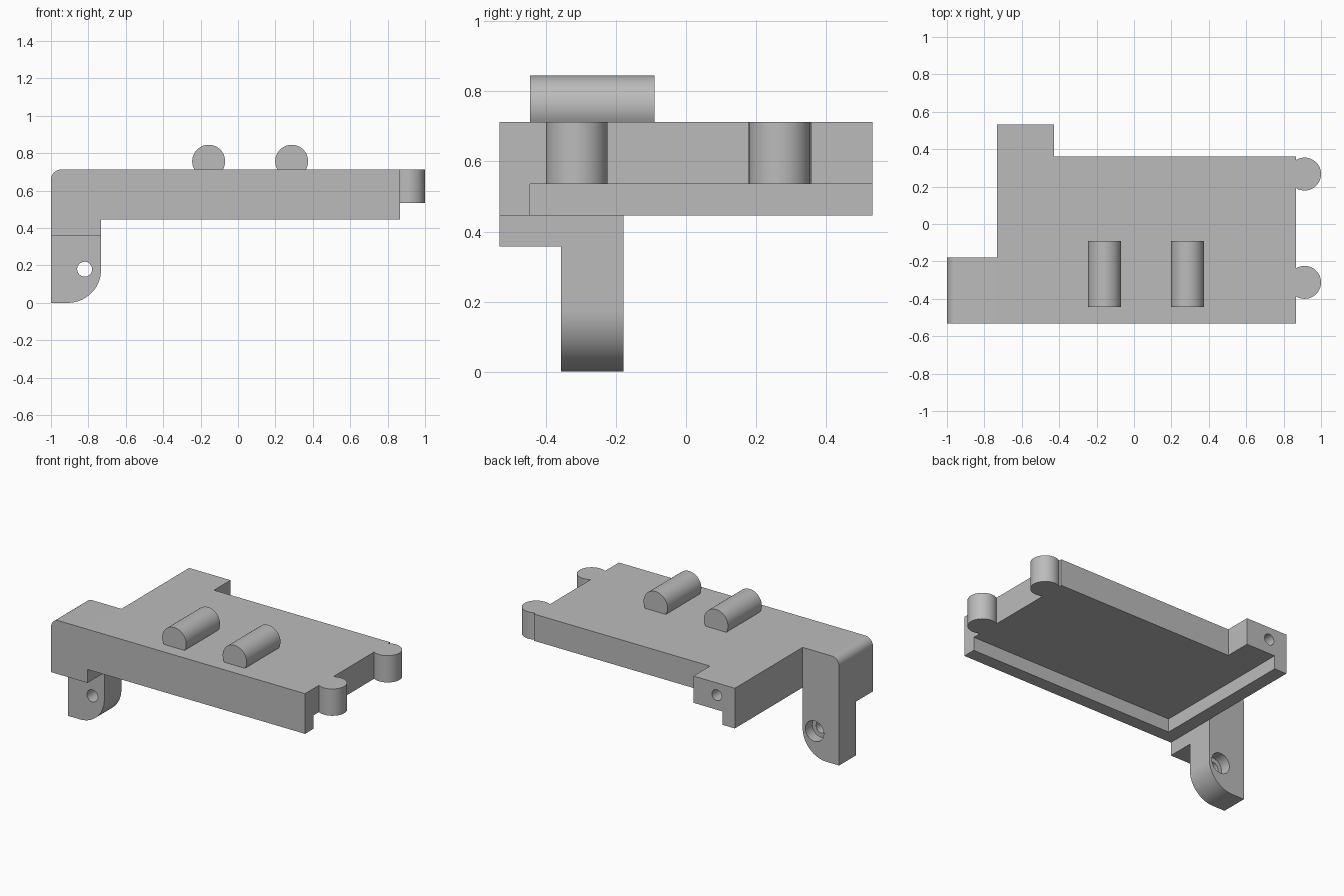
import bpy
import bmesh
from math import cos, sin, pi, radians
from mathutils import Vector

cube = bpy.data.objects.get("Cube")
if cube:
    bpy.data.objects.remove(cube, do_unlink=True)

grey = bpy.data.materials.new("plain_grey")
grey.use_nodes = True
grey.diffuse_color = (0.5, 0.5, 0.5, 1)
grey.node_tree.nodes["Principled BSDF"].inputs["Base Color"].default_value = (0.5, 0.5, 0.5, 1)


def arc(cx, cy, r, start, end, steps):
    """Points on a circular arc, angles in degrees."""
    angles = [radians(start + (end - start) * i / steps) for i in range(steps + 1)]
    return [(cx + r * cos(a), cy + r * sin(a)) for a in angles]


def circle(cx, cy, r, steps=48):
    return arc(cx, cy, r, 0, 360, steps)[:-1]


def prism(name, profile, axis, low, high):
    """Extrude a 2D profile: (x, y) along z, or (x, z) along y."""
    def place(p, d):
        return Vector((p[0], p[1], d)) if axis == "z" else Vector((p[0], d, p[1]))
    bm = bmesh.new()
    face = bm.faces.new([bm.verts.new(place(p, low)) for p in profile])
    ext = bmesh.ops.extrude_face_region(bm, geom=[face])
    moved = [v for v in ext["geom"] if isinstance(v, bmesh.types.BMVert)]
    bmesh.ops.translate(bm, verts=moved, vec=place((0, 0), high - low))
    bmesh.ops.recalc_face_normals(bm, faces=bm.faces)
    mesh = bpy.data.meshes.new(name)
    bm.to_mesh(mesh)
    bm.free()
    mesh.materials.append(grey)
    obj = bpy.data.objects.new(name, mesh)
    bpy.context.collection.objects.link(obj)
    return obj


def rect(x0, x1, y0, y1):
    return [(x0, y0), (x1, y0), (x1, y1), (x0, y1)]


def drill(target, name, x, z, r, y0, y1):
    """Cut a round hole running along y."""
    cutter = prism(name, circle(x, z, r, 32), "y", y0, y1)
    cutter.hide_render = True
    cutter.hide_viewport = True
    mod = target.modifiers.new(name, "BOOLEAN")
    mod.operation = "DIFFERENCE"
    mod.solver = "EXACT"
    mod.object = cutter


# Shared levels
TOP, FLOOR, RIM, STEP = 0.713, 0.535, 0.446, 0.357
FRONT, BACK, EDGE = -0.533, 0.533, 0.36
ARM, INNER, END = -1.0, -0.732, 0.866
R = 0.088
parts = []

# Deck with rear tab
deck = prism("deck", [(INNER, FRONT), (END, FRONT), (END, EDGE), (-0.428, EDGE),
                      (-0.428, BACK), (INNER, BACK)], "z", FLOOR, TOP)
drill(deck, "tab_hole_cutter", -0.60, 0.632, 0.036, BACK - 0.18, BACK + 0.1)
parts.append(deck)

# Lower rims along the front and the side
parts.append(prism("front_rim", rect(INNER, END, FRONT, -0.446), "z", RIM, FLOOR))
parts.append(prism("side_rim", rect(INNER, INNER + 0.09, -0.446, BACK), "z", RIM, FLOOR))

# Arm block and the leg behind it, sharing a rounded top corner
shoulder = arc(ARM + 0.055, TOP - 0.055, 0.055, 90, 180, 12)
parts.append(prism("arm_block", [(INNER, STEP), (INNER, TOP)] + shoulder + [(ARM, STEP)],
                   "y", FRONT, -0.357))
toe = arc(INNER - 0.178, 0.178, 0.178, -90, 0, 24)
leg = prism("leg", toe + [(INNER, TOP)] + shoulder + [(ARM, 0)], "y", -0.357, -0.178)
drill(leg, "leg_hole_cutter", -0.82, 0.18, 0.04, -0.5, 0)
drill(leg, "leg_counterbore_cutter", -0.82, 0.18, 0.068, -0.25, 0)
parts.append(leg)

# Upright round lugs on the end
for name, y in (("front_lug", -0.312), ("back_lug", 0.267)):
    parts.append(prism(name, circle(1 - R, y, R), "z", FLOOR, TOP))

# Rounded ridges on the deck, cut flat at the deck surface
for name, x in (("right_ridge", -0.157), ("left_ridge", 0.287)):
    parts.append(prism(name, arc(x, 0.757, R, -30, 210, 36), "y", -0.445, -0.09))

# Smooth the round surfaces, keeping edges sharp
bpy.ops.object.select_all(action="DESELECT")
for obj in parts:
    obj.select_set(True)
bpy.context.view_layer.objects.active = deck
bpy.ops.object.shade_smooth_by_angle(angle=radians(30))
